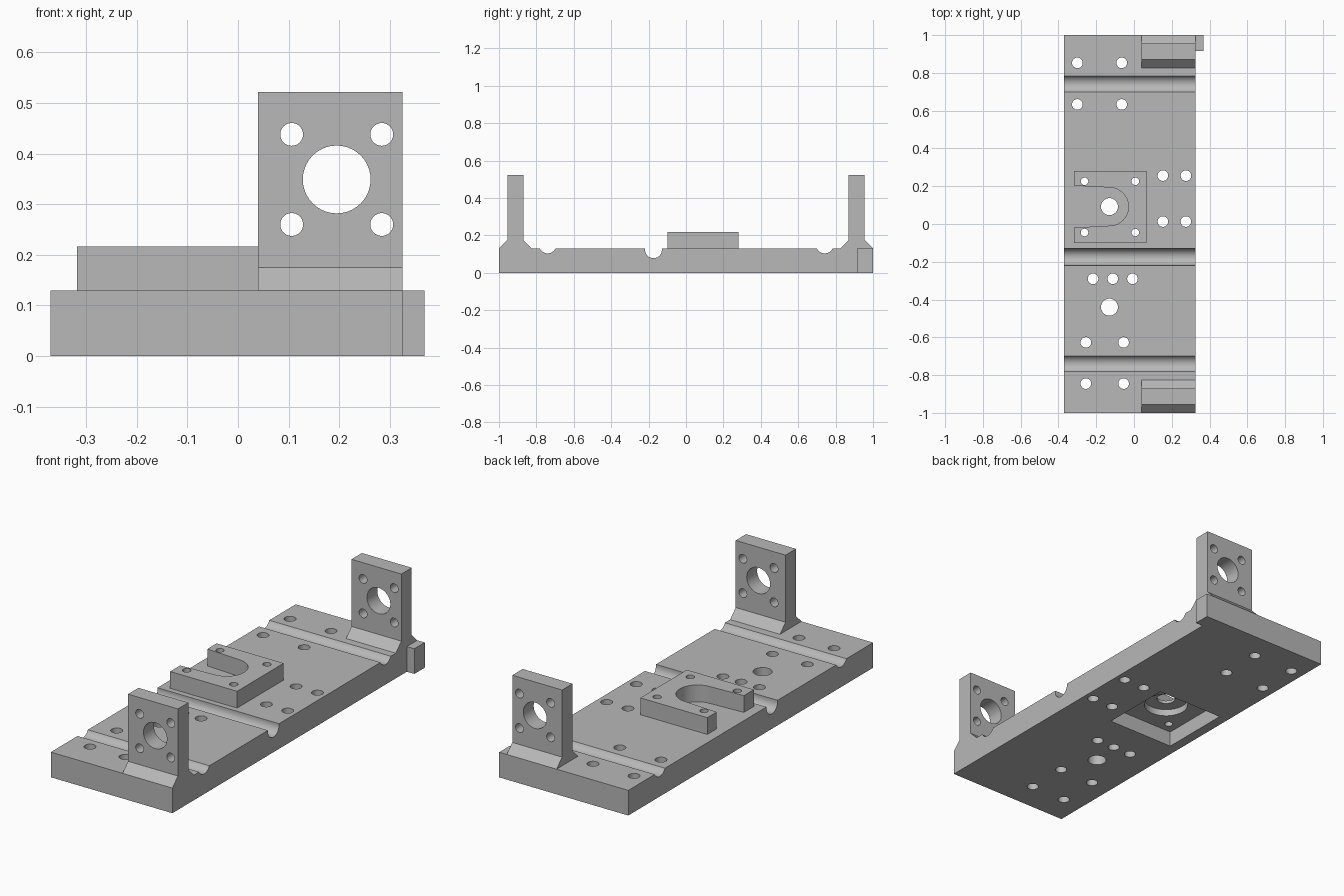
import bpy, bmesh
from math import sin, cos, pi, acos, asin, radians
from mathutils import Matrix, Vector

cube = bpy.data.objects.get("Cube")
if cube:
    bpy.data.objects.remove(cube, do_unlink=True)

grey = bpy.data.materials.new("machined grey")
grey.use_nodes = True
grey.diffuse_color = (0.48, 0.48, 0.48, 1)
grey.node_tree.nodes["Principled BSDF"].inputs["Base Color"].default_value = grey.diffuse_color

TOP = 0.13
LEFT, RIGHT = -0.37, 0.325


def add_object(name, bm):
    bmesh.ops.recalc_face_normals(bm, faces=bm.faces[:])
    mesh = bpy.data.meshes.new(name)
    bm.to_mesh(mesh)
    bm.free()
    obj = bpy.data.objects.new(name, mesh)
    bpy.context.collection.objects.link(obj)
    mesh.materials.append(grey)
    return obj


def extrude(name, points, direction):
    """Close a planar outline and extrude it along a vector."""
    bm = bmesh.new()
    face = bm.faces.new([bm.verts.new(p) for p in points])
    new = bmesh.ops.extrude_face_region(bm, geom=[face])["geom"]
    bmesh.ops.translate(bm, vec=Vector(direction),
                        verts=[g for g in new if isinstance(g, bmesh.types.BMVert)])
    return add_object(name, bm)


def box(name, lo, hi):
    x0, y0, z0 = lo
    x1, y1, z1 = hi
    return extrude(name, [(x0, y0, z0), (x1, y0, z0), (x1, y1, z0), (x0, y1, z0)], (0, 0, z1 - z0))


def drills(name, holes, length, turn=Matrix()):
    """Cylinders along z (or turned), each given as centre and radius."""
    bm = bmesh.new()
    for centre, r in holes:
        bmesh.ops.create_cone(bm, cap_ends=True, segments=40, radius1=r, radius2=r,
                              depth=length, matrix=Matrix.Translation(centre) @ turn)
    return add_object(name, bm)


def cut(obj, cutters):
    for cutter in cutters:
        mod = obj.modifiers.new("cut", "BOOLEAN")
        mod.operation = "DIFFERENCE"
        mod.solver = "EXACT"
        mod.object = cutter
        bpy.context.view_layer.objects.active = obj
        bpy.ops.object.modifier_apply(modifier=mod.name)


def groove(y, r, centre_z):
    """Arc dipping below the top surface, listed from high y to low y."""
    half = acos((centre_z - TOP) / -r) if centre_z > TOP else pi / 2
    n = 16
    arc = [(LEFT, y + r * sin(half - 2 * half * i / n),
            centre_z - r * cos(half - 2 * half * i / n)) for i in range(n + 1)]
    if centre_z > TOP:
        return arc
    return [(LEFT, y + r, TOP)] + arc + [(LEFT, y - r, TOP)]


# Base plate with three cross grooves
def shallow(y):
    r, z = 0.047, TOP + 0.021
    half = acos((z - TOP) / r)
    return [(LEFT, y + r * sin(half * (1 - i / 8)), z - r * cos(half * (1 - i / 8)))
            for i in range(17)]


profile = [(LEFT, -1, 0), (LEFT, 1, 0), (LEFT, 1, TOP)]
profile += shallow(0.742) + groove(-0.174, 0.045, 0.123) + shallow(-0.74)
profile.append((LEFT, -1, TOP))
base = extrude("base_plate", profile, (RIGHT - LEFT, 0, 0))

# Vertical holes
holes = [(x, y, 0.028) for x in (-0.3, -0.065) for y in (0.633, 0.853)]
holes += [(x, y, 0.028) for x in (0.153, 0.275) for y in (0.013, 0.256)]
holes += [(x, y, 0.028) for x in (-0.255, -0.055) for y in (-0.627, -0.845)]
holes += [(x, -0.29, 0.028) for x in (-0.217, -0.112, -0.008)]
holes += [(x, y, 0.02) for x in (-0.262, 0.007) for y in (-0.045, 0.226)]
holes += [(-0.13, -0.44, 0.045), (-0.13, 0.092, 0.045)]
drill = drills("hole_cutter", [(Vector((x, y, 0.1)), r) for x, y, r in holes], 0.6)

# Underside pocket with a round recess in its ceiling
pocket = box("pocket_cutter", (-0.318, -0.1, -0.1), (0.065, 0.28, 0.08))
recess = drills("recess_cutter", [(Vector((-0.13, 0.092, 0.065)), 0.107)], 0.1)
cut(base, [pocket, recess, drill])

# Slotted block
cx, cy, r = -0.13, 0.092, 0.101
arc = [(cx + r * cos(a), cy + r * sin(a), TOP)
       for a in (-pi / 2 + pi * i / 24 for i in range(25))]
outline = [(-0.318, -0.1), (0.065, -0.1), (0.065, 0.28), (-0.318, 0.28), (-0.318, cy + 0.111)]
outline = [(x, y, TOP) for x, y in outline] + arc[::-1] + [(-0.318, cy - 0.111, TOP)]
block = extrude("slotted_block", outline, (0, 0, 0.087))
cut(block, [drill])

# End brackets with flared feet
bores = [(Vector((0.195, 0, 0.349)), 0.067)]
bores += [(Vector((x, 0, z)), 0.0225) for x in (0.106, 0.284) for z in (0.26, 0.438)]
bore = drills("bore_cutter", bores, 3, Matrix.Rotation(pi / 2, 4, "X"))
brackets = []
for name, y in (("front_bracket", -0.9125), ("back_bracket", 0.9125)):
    side = [(0.0875, TOP), (0.0425, 0.175), (0.0425, 0.522)]
    points = [(0.04, y + dy, z) for dy, z in side]
    points += [(0.04, y - dy, z) for dy, z in reversed(side)]
    bracket = extrude(name, points, (RIGHT - 0.04, 0, 0))
    cut(bracket, [bore])
    brackets.append(bracket)

# Side tab at the back corner
tab = box("side_tab", (RIGHT, 0.915, 0), (0.368, 1, TOP))

for cutter in (drill, pocket, recess, bore):
    bpy.data.objects.remove(cutter, do_unlink=True)

# Smooth bores and grooves, sharp edges elsewhere
bpy.ops.object.select_all(action="DESELECT")
for obj in [base, block, tab] + brackets:
    obj.select_set(True)
bpy.context.view_layer.objects.active = base
bpy.ops.object.shade_smooth_by_angle(angle=radians(30))
